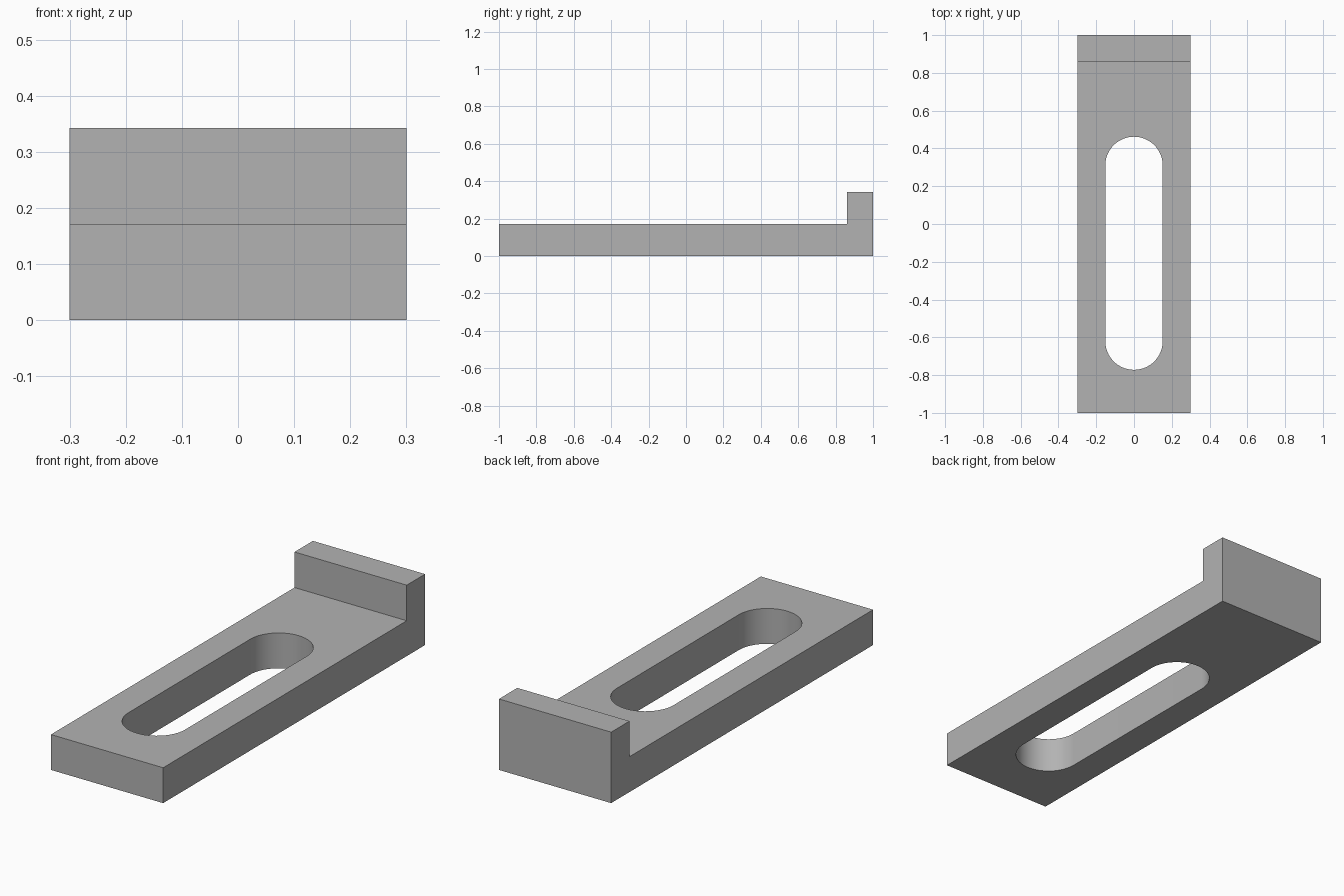
import bpy
import bmesh
from math import cos, sin, pi, radians
from mathutils import Vector

if "Cube" in bpy.data.objects:
    bpy.data.objects.remove(bpy.data.objects["Cube"], do_unlink=True)

WIDTH, LENGTH = 0.6, 2.0
PLATE_TOP, LIP_TOP, LIP_FRONT = 0.171, 0.343, 0.86
SLOT_RADIUS, SLOT_FRONT, SLOT_BACK = 0.152, -0.62, 0.31
ARC_STEPS = 32

grey = bpy.data.materials.new("plain grey")
grey.use_nodes = True
colour = (0.45, 0.45, 0.45, 1)
grey.diffuse_color = colour
grey.node_tree.nodes["Principled BSDF"].inputs["Base Color"].default_value = colour


def extrude_outline(name, points, direction):
    """Make a closed solid by sweeping a flat outline along a vector."""
    bm = bmesh.new()
    face = bm.faces.new([bm.verts.new(p) for p in points])
    swept = bmesh.ops.extrude_face_region(bm, geom=[face], use_keep_orig=True)
    verts = [v for v in swept["geom"] if isinstance(v, bmesh.types.BMVert)]
    bmesh.ops.translate(bm, verts=verts, vec=Vector(direction))
    bmesh.ops.recalc_face_normals(bm, faces=bm.faces)
    mesh = bpy.data.meshes.new(name)
    bm.to_mesh(mesh)
    bm.free()
    mesh.materials.append(grey)
    obj = bpy.data.objects.new(name, mesh)
    bpy.context.collection.objects.link(obj)
    return obj


# Flat plate with an upright lip at the back, from its side profile
half = LENGTH / 2
profile = [(-half, 0), (half, 0), (half, LIP_TOP), (LIP_FRONT, LIP_TOP),
           (LIP_FRONT, PLATE_TOP), (-half, PLATE_TOP)]
plate = extrude_outline("slotted_plate", [(-WIDTH / 2, y, z) for y, z in profile],
                        (WIDTH, 0, 0))

# Round-ended slot cutter
outline = []
for centre, start in ((SLOT_BACK, 0), (SLOT_FRONT, pi)):
    for i in range(ARC_STEPS + 1):
        a = start + pi * i / ARC_STEPS
        outline.append((SLOT_RADIUS * cos(a), centre + SLOT_RADIUS * sin(a), -0.1))
cutter = extrude_outline("slot_cutter", outline, (0, 0, 0.5))
cutter.hide_render = True

# Cut the slot, then discard the cutter
cut = plate.modifiers.new("slot", "BOOLEAN")
cut.operation = "DIFFERENCE"
cut.solver = "EXACT"
cut.object = cutter
bpy.ops.object.select_all(action="DESELECT")
plate.select_set(True)
bpy.context.view_layer.objects.active = plate
bpy.ops.object.modifier_apply(modifier=cut.name)
bpy.data.objects.remove(cutter, do_unlink=True)

# Smooth slot ends, sharp edges elsewhere
bpy.ops.object.shade_smooth_by_angle(angle=radians(30))
